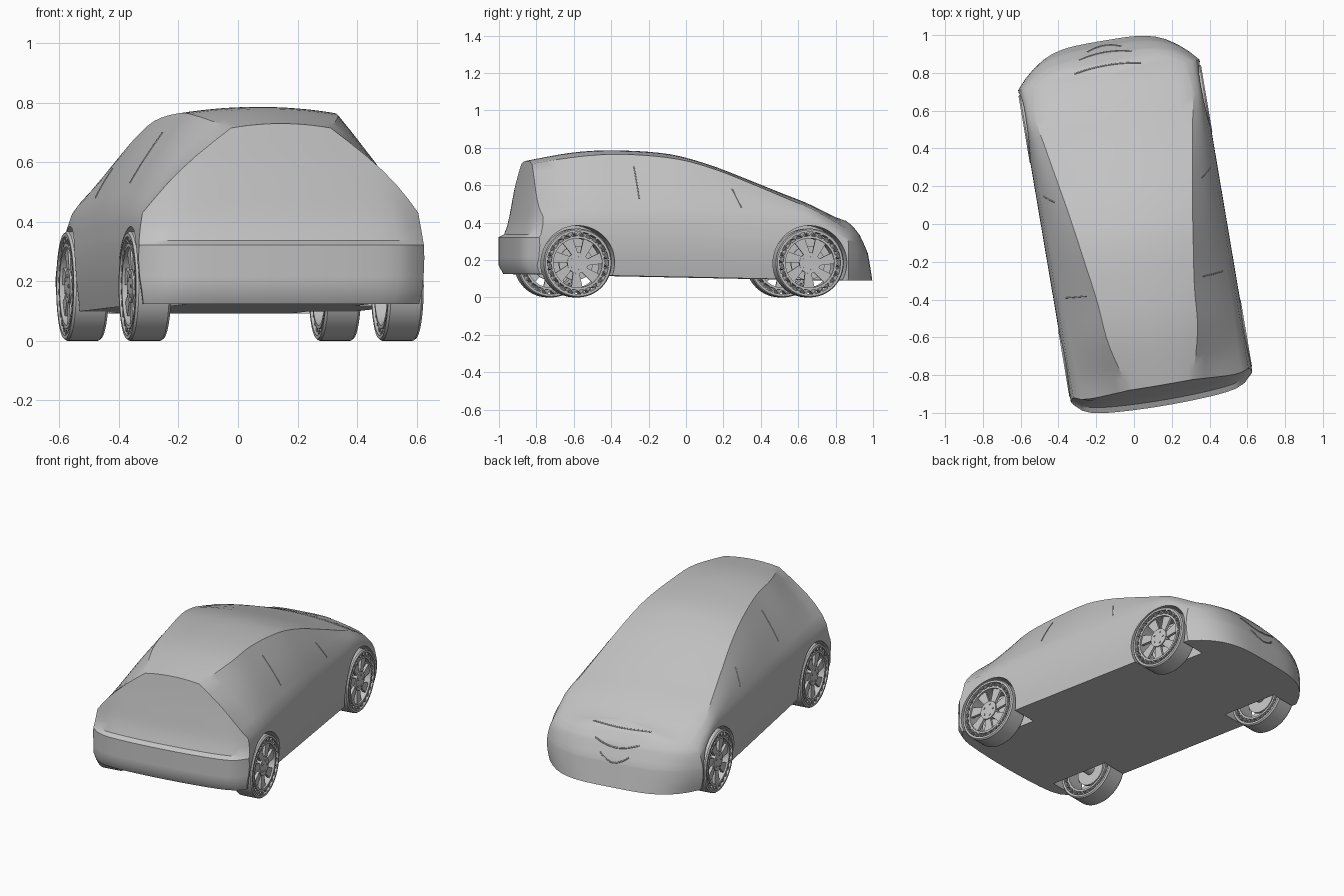
import bpy, bmesh, math
from math import pi, sin, cos
from mathutils import Matrix, Vector
from mathutils.bvhtree import BVHTree

if "Cube" in bpy.data.objects:
    bpy.data.objects.remove(bpy.data.objects["Cube"])

TURN = Matrix.Rotation(math.radians(9.6), 4, 'Z')   # the car stands at a slight angle
WHEEL_R, WHEEL_X, AXLES = 0.184, 0.487, (-0.668, 0.59)
COLS = 20

grey = bpy.data.materials.new("plain grey")
grey.use_nodes = True
grey.diffuse_color = (0.55, 0.55, 0.55, 1)
grey.node_tree.nodes["Principled BSDF"].inputs["Base Color"].default_value = grey.diffuse_color


def finish(bm, name, angle=30, place=TURN):
    bmesh.ops.recalc_face_normals(bm, faces=bm.faces)
    mesh = bpy.data.meshes.new(name)
    bm.to_mesh(mesh)
    bm.free()
    mesh.materials.append(grey)
    ob = bpy.data.objects.new(name, mesh)
    bpy.context.collection.objects.link(ob)
    ob.matrix_world = place
    smooth(ob, angle)
    return ob


def smooth(ob, angle):
    bpy.ops.object.select_all(action='DESELECT')
    ob.select_set(True)
    bpy.context.view_layer.objects.active = ob
    bpy.ops.object.shade_smooth_by_angle(angle=math.radians(angle))


def interp(keys, x, c, curved=False):
    """Value of column c at x, straight or smoothly curved between the keys."""
    x = min(max(x, keys[0][0]), keys[-1][0])
    i = max(j for j in range(len(keys) - 1) if keys[j][0] <= x)
    a, b = keys[i], keys[i + 1]
    h = b[0] - a[0]
    t = (x - a[0]) / h
    if not curved:
        return a[c] + (b[c] - a[c]) * t
    p, n = keys[max(i - 1, 0)], keys[min(i + 2, len(keys) - 1)]
    m0 = (b[c] - p[c]) / (b[0] - p[0]) * h
    m1 = (n[c] - a[c]) / (n[0] - a[0]) * h
    s, u = t * t, t * t * t
    return (2*u - 3*s + 1) * a[c] + (u - 2*s + t) * m0 + (3*s - 2*u) * b[c] + (u - s) * m1


# ---- body: y, roof centre height, roof edge half width, roof edge height, belt height
SECTIONS = [(-.87, .73, .17, .715, .43), (-.6, .776, .24, .755, .44), (-.38, .786, .26, .765, .44),
            (-.1, .767, .3, .74, .44), (.1, .715, .33, .685, .43), (.3, .64, .365, .605, .42),
            (.5, .56, .4, .52, .41), (.63, .51, .42, .465, .39), (.8, .43, .4, .37, .3)]
TAIL = [(.12, -.945), (.15, -.975), (.322, -.975), (.336, -.945), (.4, -.922), (.6, -.885), (.73, -.865)]
NOSE = [(0, 0), (.028, .33), (.095, .6), (.19, .84), (.345, 1)]
LOWER = (.15, .306, .355, .5, .7, .85, 1)


def half_section(y):
    """Half outline from the roof centre down to the sill."""
    top, edge, edge_z, belt = (interp(SECTIONS, y, c, True) for c in (1, 2, 3, 4))
    sill = .107 - .02 * y
    bulge = .025 if y < -.8 else .012
    pts = [(edge * i / 6, top - (top - edge_z) * (i / 6) ** 2) for i in range(7)]
    for i in range(1, 7):
        t = i / 6
        pts.append((edge + (.47 - edge) * t + bulge * sin(pi * t), edge_z + (belt - edge_z) * t))
    pts += [(.47 + .017 * sin(pi * t), belt + (sill - belt) * t) for t in LOWER]
    return pts


def tail_y(x, z, edge):
    q = abs(x) / WHEEL_X
    return interp(TAIL, z, 1) + .03 * q * q + (.05 if z > .33 else .07) * q ** 10


def nose_y(x, z, edge):
    q = abs(x) / edge if edge > 0 else 0
    return .8 + .185 * (1 - q ** 3.8) * interp(NOSE, .43 - z, 1)


def ring(bm, y, end=None):
    pts = half_section(y)
    w, sill = pts[-1]
    out = [(x, z, x) for x, z in pts]
    out += [(w * (1 - 2 * j / COLS), sill, w) for j in range(1, COLS)]
    out += [(-x, z, x) for x, z in pts[:0:-1]]
    return [bm.verts.new((x, end(x, z, e) if end else y, z)) for x, z, e in out]


def grid_faces(bm, rows, closed):
    for a, b in zip(rows, rows[1:]):
        n = len(a)
        for j in range(n if closed else n - 1):
            k = (j + 1) % n
            bm.faces.new((a[j], a[k], b[k], b[j]))


bm = bmesh.new()
stations = [-.8 + 1.54 * i / 26 for i in range(27)]
rings = [ring(bm, -.87, tail_y)] + [ring(bm, y) for y in stations] + [ring(bm, .8, nose_y)]
grid_faces(bm, rings, True)
for y, end in ((-.87, tail_y), (.8, nose_y)):       # tail and nose surfaces
    rows = []
    for w, z in half_section(y):
        xs = [w * (1 - 2 * j / COLS) for j in range(COLS + 1)]
        rows.append([bm.verts.new((x, end(x, z, w), z)) for x in xs])
    grid_faces(bm, rows, False)
bmesh.ops.remove_doubles(bm, verts=bm.verts, dist=1e-4)
surface = BVHTree.FromBMesh(bm)
body = finish(bm, "body")

# ---- wheel wells cut from the body
bm = bmesh.new()
for y in AXLES:
    for side in (-1, 1):
        place = Matrix.Translation((side * .46, y, WHEEL_R)) @ Matrix.Rotation(pi / 2, 4, 'Y')
        bmesh.ops.create_cone(bm, cap_ends=True, segments=64, radius1=.2, radius2=.2, depth=.3, matrix=place)
cutter = finish(bm, "wheel_well_cutter")
cutter.hide_render = True
cut = body.modifiers.new("wheel wells", 'BOOLEAN')
cut.operation, cut.solver, cut.object = 'DIFFERENCE', 'EXACT', cutter
bpy.context.view_layer.objects.active = body
bpy.ops.object.modifier_apply(modifier=cut.name)
bpy.data.objects.remove(cutter)
smooth(body, 30)


# ---- thin trim lines laid on the body
def trim(name, starts, direction, radius):
    hits = [surface.ray_cast(Vector(s), Vector(direction))[0] for s in starts]
    hits = [h for h in hits if h]
    curve = bpy.data.curves.new(name, 'CURVE')
    curve.dimensions = '3D'
    curve.bevel_depth, curve.bevel_resolution, curve.use_fill_caps = radius, 1, True
    line = curve.splines.new('POLY')
    line.points.add(len(hits) - 1)
    for p, h in zip(line.points, hits):
        p.co = (*h, 1)
    curve.materials.append(grey)
    ob = bpy.data.objects.new(name, curve)
    bpy.context.collection.objects.link(ob)
    ob.matrix_world = TURN


steps = [i / 8 - 1 for i in range(17)]
for name, half, y in (("upper", .18, .853), ("middle", .14, .922), ("lower", .09, .957)):
    trim(name + "_hood_slit", [(half * s, y - .018 * s * s, 2) for s in steps], (0, 0, -1), .004)
for side, label in ((1, "left"), (-1, "right")):
    for name, a, b in (("front_pillar", (.183, .58), (.225, .48)), ("rear_pillar", (-.335, .7), (-.325, .53))):
        ends = [(side * 2, a[0] + (b[0] - a[0]) * i / 6, a[1] + (b[1] - a[1]) * i / 6) for i in range(7)]
        trim(label + "_" + name, ends, (-side, 0, 0), .003)


# ---- wheels: axis along x, outer face at x = 0
def lathe(bm, profile, n=56):
    rows = [[bm.verts.new((x, r * cos(2 * pi * i / n), r * sin(2 * pi * i / n))) for i in range(n)]
            for x, r in profile + profile[:1]]
    grid_faces(bm, rows, True)
    bmesh.ops.remove_doubles(bm, verts=sum(rows, []), dist=1e-5)


def bar(bm, r0, a0, w0, r1, a1, w1, x0, x1):
    """Flat-sided bar between two polar points, w0 and w1 wide at its ends."""
    p, q = (Vector((0, r * cos(a), r * sin(a))) for r, a in ((r0, a0), (r1, a1)))
    side = Vector((1, 0, 0)).cross(q - p).normalized() / 2
    corners = [p + side * w0, q + side * w1, q - side * w1, p - side * w0]
    lo, hi = ([bm.verts.new(c + Vector((x, 0, 0))) for c in corners] for x in (x0, x1))
    bm.faces.new(lo)
    bm.faces.new(hi)
    grid_faces(bm, [lo, hi], True)


def disc(bm, r, x0, x1, y=0, z=0, n=32):
    place = Matrix.Translation(((x0 + x1) / 2, y, z)) @ Matrix.Rotation(pi / 2, 4, 'Y')
    bmesh.ops.create_cone(bm, cap_ends=True, segments=n, radius1=r, radius2=r, depth=x1 - x0, matrix=place)


def wheel(name, place):
    R = WHEEL_R
    bm = bmesh.new()
    lathe(bm, [(0, R - .018), (0, R - .006), (-.008, R), (-.112, R), (-.12, R - .006), (-.12, R - .018)])
    lathe(bm, [(-.004, .132), (-.004, .144), (-.116, .144), (-.116, .132)])
    for i in range(24):                              # zigzag web of the tyre
        a, step = 2 * pi * i / 24, pi / 24
        for s in (-step, step):
            bar(bm, .142, a, .006, R - .016, a + s, .006, -.112, -.006)
    for i in range(7):                               # swept, widening spokes
        a = 2 * pi * i / 7
        bar(bm, .04, a, .03, .136, a + .2, .062, -.03, -.014)
    disc(bm, .056, -.034, -.008)
    for i in range(5):
        a = 2 * pi * i / 5
        disc(bm, .006, -.01, -.004, .035 * cos(a), .035 * sin(a), 8)
    disc(bm, .092, -.085, -.07)                      # brake disc
    disc(bm, .03, -.19, -.03)                        # stub axle
    finish(bm, name, 30, TURN @ place)


for axle, y in zip(("rear", "front"), AXLES):
    for side, label in ((1, "left"), (-1, "right")):
        turn = Matrix.Rotation(0 if side > 0 else pi, 4, 'Z')
        wheel(label + "_" + axle + "_wheel", Matrix.Translation((side * (WHEEL_X + .003), y, WHEEL_R)) @ turn)
